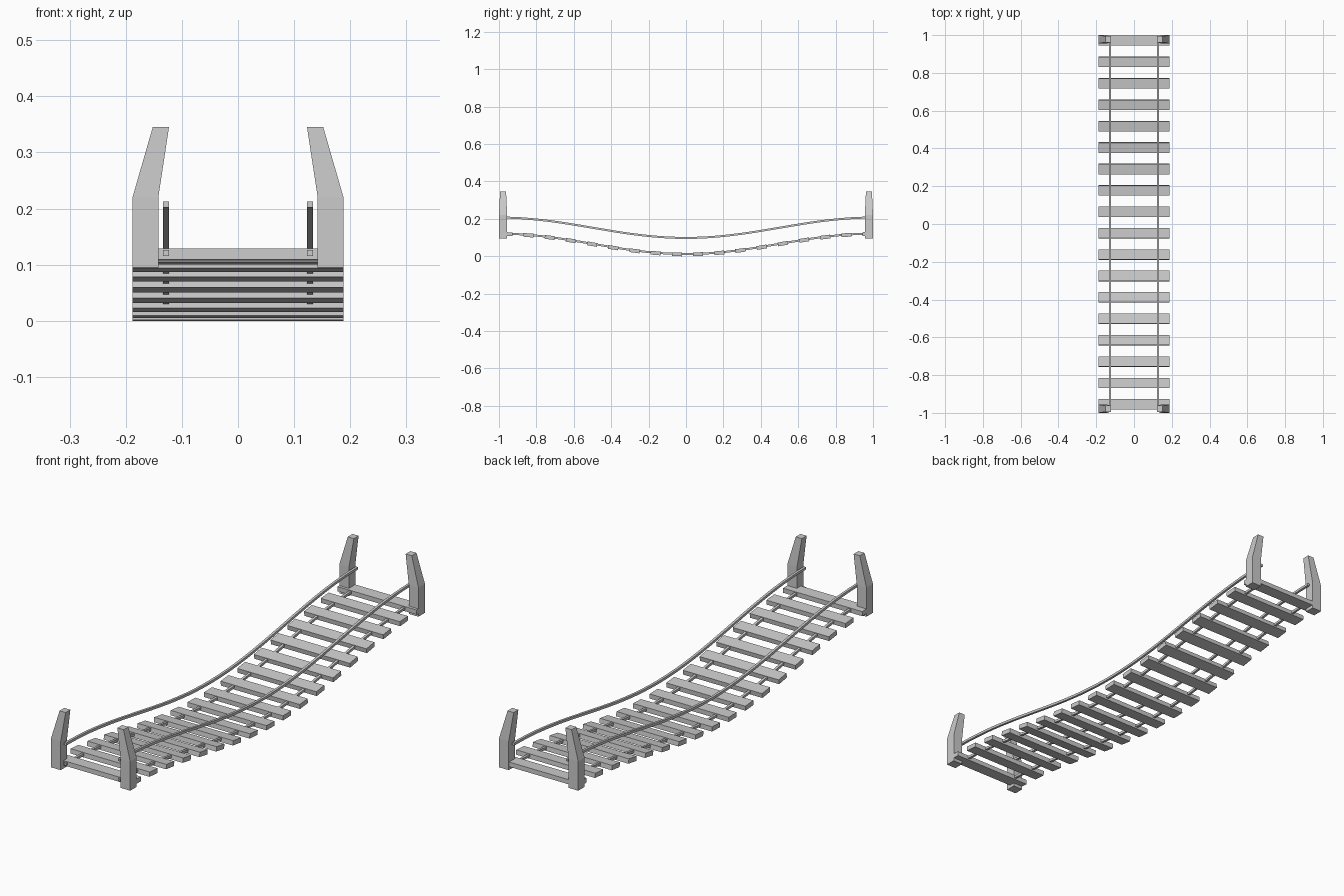
import bpy, bmesh
from math import pi, cos, sin, atan
from mathutils import Matrix, Vector

if "Cube" in bpy.data.objects:
    bpy.data.objects.remove(bpy.data.objects["Cube"])

SAG = 0.109


def sag(y):
    # height above the lowest point of the hanging curve
    return SAG * (1 - cos(pi * y)) / 2


def slope(y):
    return atan(SAG * pi * sin(pi * y) / 2)


def finish(name, bm):
    bmesh.ops.recalc_face_normals(bm, faces=bm.faces)
    me = bpy.data.meshes.new(name)
    bm.to_mesh(me)
    bm.free()
    ob = bpy.data.objects.new(name, me)
    bpy.context.collection.objects.link(ob)
    return ob


def loft(name, rings):
    # skin a run of four-point rings and cap both ends
    bm = bmesh.new()
    loops = [[bm.verts.new(p) for p in r] for r in rings]
    for a, b in zip(loops, loops[1:]):
        for i in range(4):
            j = (i + 1) % 4
            bm.faces.new((a[i], a[j], b[j], b[i]))
    bm.faces.new(loops[0])
    bm.faces.new(loops[-1])
    return finish(name, bm)


# Planks, each tilted to follow the sag
for i in range(18):
    y = -0.955 + i * 0.1133
    bm = bmesh.new()
    m = (Matrix.Translation((0, y, 0.010 + sag(y)))
         @ Matrix.Rotation(slope(y), 4, 'X')
         @ Matrix.Diagonal((0.376, 0.054, 0.02, 1)))
    bmesh.ops.create_cube(bm, size=1, matrix=m)
    finish(f"plank_{i + 1}", bm)

# Square ropes: two under the feet, two as handrails
h = 0.0053
for name, base in (("deck_rope", 0.012), ("hand_rope", 0.098)):
    for side, sx in (("left", -1), ("right", 1)):
        rings = []
        for k in range(37):
            y = -0.99 + 1.98 * k / 36
            a = slope(y)
            n = Vector((0, -sin(a), cos(a))) * h
            c = Vector((sx * 0.128, y, base + sag(y)))
            w = Vector((h, 0, 0))
            rings.append([c - w - n, c + w - n, c + w + n, c - w + n])
        loft(f"{name}_{side}", rings)

# Corner posts, upright below and leaning inward above
# (z, inner x, outer x, inner y, outer y)
sections = [(0.095, 0.142, 0.188, 0.956, 1.0),
            (0.22, 0.142, 0.188, 0.956, 1.0),
            (0.345, 0.123, 0.152, 0.962, 0.994)]
for end, sy in (("front", -1), ("back", 1)):
    for side, sx in (("left", -1), ("right", 1)):
        loft(f"{end}_{side}_post",
             [[(sx * x0, sy * y0, z), (sx * x1, sy * y0, z),
               (sx * x1, sy * y1, z), (sx * x0, sy * y1, z)]
              for z, x0, x1, y0, y1 in sections])
